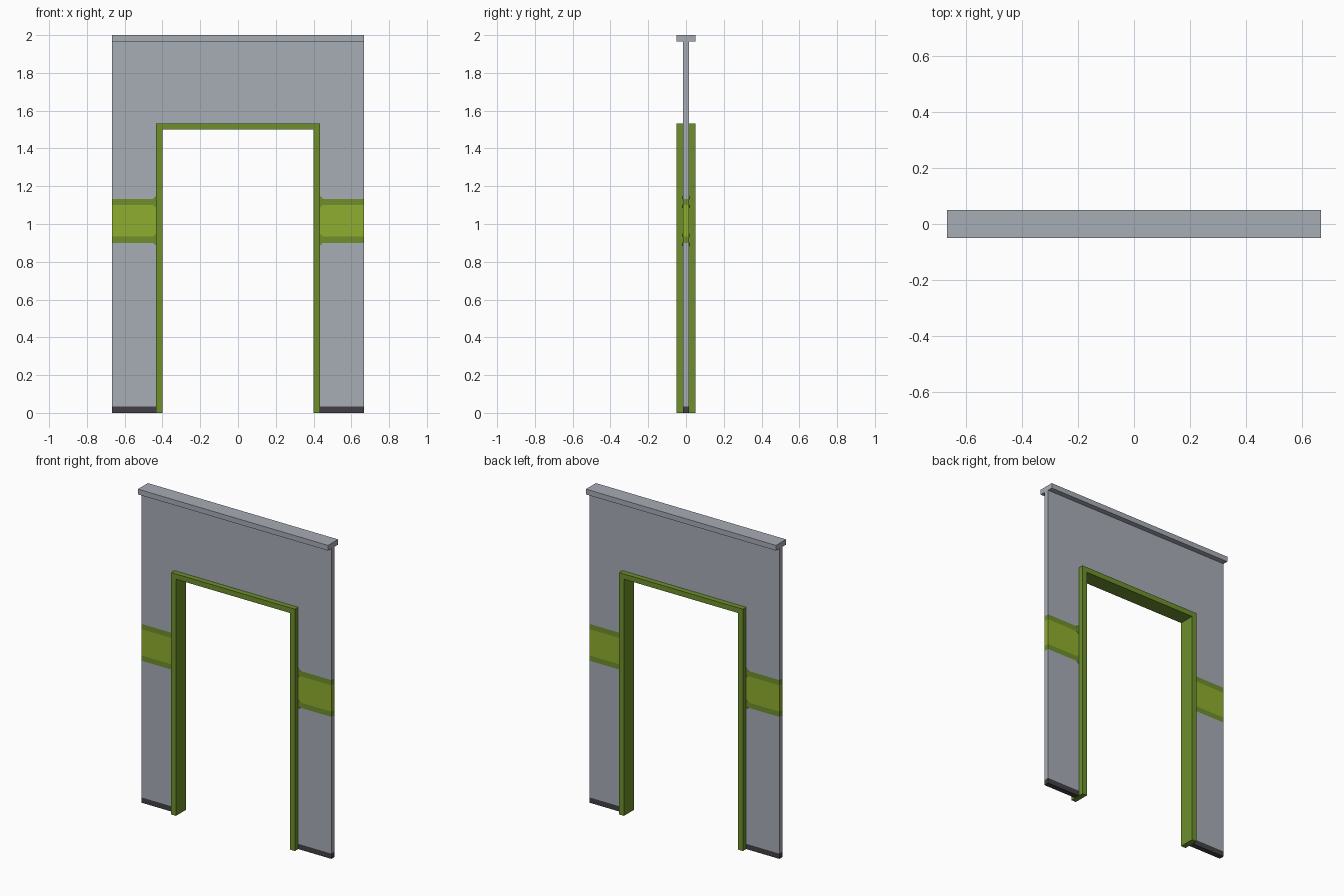
import bpy

if "Cube" in bpy.data.objects:
    bpy.data.objects.remove(bpy.data.objects["Cube"])

U = 1 / 30                      # module used by the whole model
W, DOOR, JAMB = 20 * U, 12 * U, 13 * U


def material(name, rgb):
    m = bpy.data.materials.new(name)
    lin = [((c / 255 + 0.055) / 1.055) ** 2.4 for c in rgb]
    m.diffuse_color = (*lin, 1)
    m.use_nodes = True
    m.node_tree.nodes["Principled BSDF"].inputs["Base Color"].default_value = m.diffuse_color
    return m


GREY = material("wall grey", (167, 172, 181))
GREEN = material("dark green", (110, 143, 44))
LIME = material("lime green", (144, 173, 46))
DARK = material("charcoal", (66, 64, 69))


def sheet(name, polys, depth, mats, slots=None):
    """Polygons in the x-z plane, thickened evenly about y = 0."""
    verts, index, faces = [], {}, []
    for poly in polys:
        face = []
        for x, z in poly:
            key = (round(x, 5), round(z, 5))
            if key not in index:
                index[key] = len(verts)
                verts.append((x, 0, z))
            face.append(index[key])
        faces.append(face)
    me = bpy.data.meshes.new(name)
    me.from_pydata(verts, [], faces)
    for m in mats:
        me.materials.append(m)
    for p, s in zip(me.polygons, slots or [0] * len(faces)):
        p.material_index = s
    ob = bpy.data.objects.new(name, me)
    bpy.context.collection.objects.link(ob)
    mod = ob.modifiers.new("thickness", "SOLIDIFY")
    mod.thickness, mod.offset = depth, 0
    return ob


def rect(x0, x1, z0, z1):
    return [(x0, z0), (x1, z0), (x1, z1), (x0, z1)]


# Wall panel: horizontal rows coloured by height, with the doorway left open
zs = [0, U, 27 * U, 28 * U, 33 * U, 34 * U, 46 * U, 59 * U]
row_slot = [1, 0, 2, 3, 2, 0, 0]
xs = [-W, -JAMB, JAMB, W]
polys, slots = [], []
for r, slot in enumerate(row_slot):
    for c in range(3):
        if c == 1 and r < 6:
            continue
        polys.append(rect(xs[c], xs[c + 1], zs[r], zs[r + 1]))
        slots.append(slot)
sheet("wall_panel", polys, U, [GREY, DARK, GREEN, LIME], slots)

# Top cap rail
sheet("top_cap", [rect(-W, W, 59 * U, 2)], 3 * U, [GREY])

# Door frame with mitred corners
zi, zo = 45 * U, 46 * U
jambs = [[(s * DOOR, 0), (s * JAMB, 0), (s * JAMB, zo), (s * DOOR, zi)][::s] for s in (1, -1)]
head = [(-DOOR, zi), (DOOR, zi), (JAMB, zo), (-JAMB, zo)]
sheet("door_frame", jambs + [head], 3 * U, [GREEN])

# Small flared stripe corners where the band meets the frame
f = 0.016
flares = []
for s in (1, -1):
    for z, d in ((27 * U, -1), (28 * U, 1), (33 * U, -1), (34 * U, 1)):
        tri = [(s * JAMB, z), (s * (JAMB + f), z), (s * JAMB, z + d * f)]
        flares.append(tri[::s * d])
sheet("stripe_flares", flares, U + 0.002, [GREEN])
